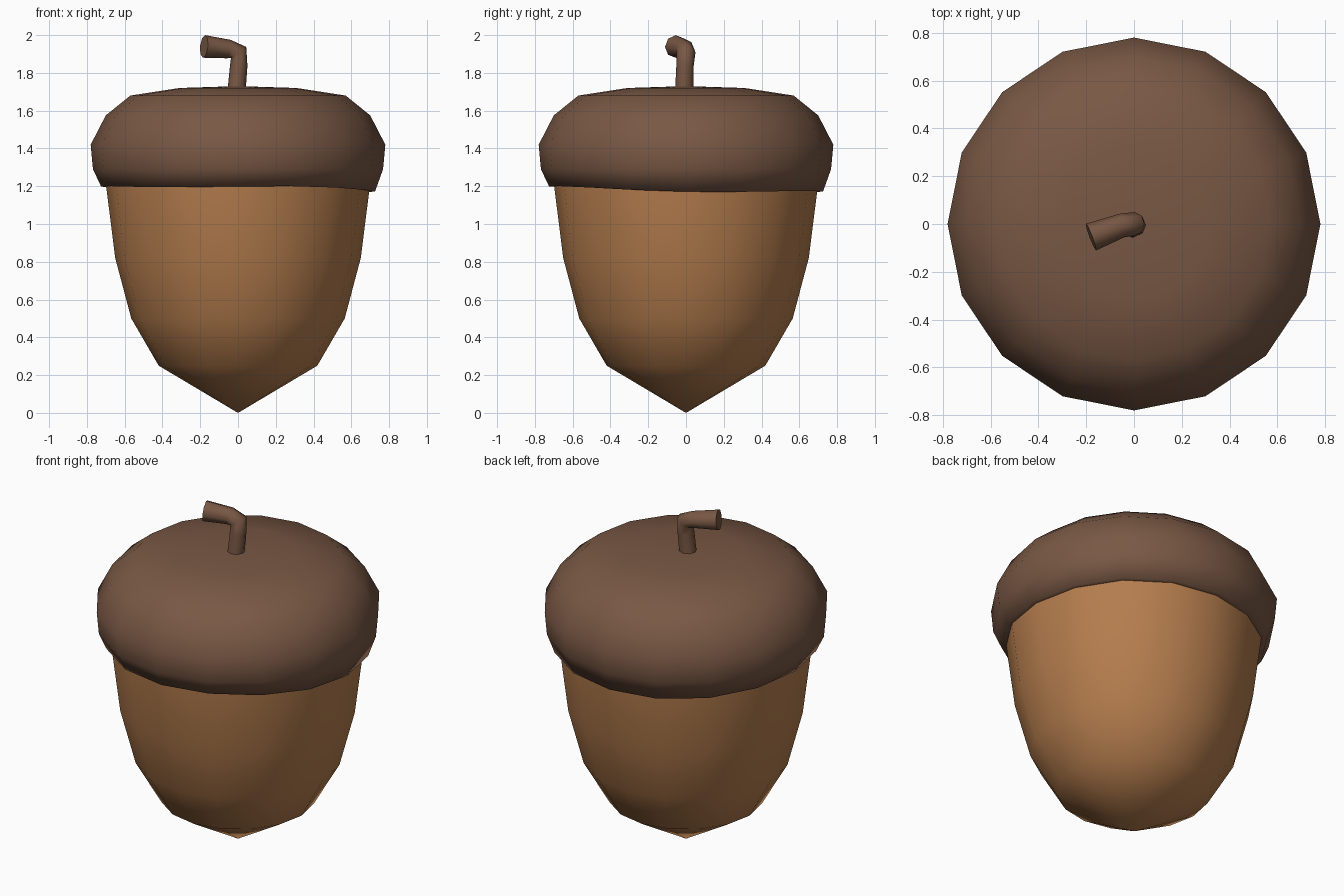
import bpy, bmesh
from math import cos, sin, pi, radians
from mathutils import Vector

cube = bpy.data.objects.get("Cube")
if cube:
    bpy.data.objects.remove(cube)

SIDES = 16


def material(name, color):
    mat = bpy.data.materials.new(name)
    mat.use_nodes = True
    mat.diffuse_color = color
    mat.node_tree.nodes["Principled BSDF"].inputs["Base Color"].default_value = color
    return mat


def finish(bm, name, mat, sharp_angle):
    bmesh.ops.recalc_face_normals(bm, faces=bm.faces)
    mesh = bpy.data.meshes.new(name)
    bm.to_mesh(mesh)
    bm.free()
    mesh.materials.append(mat)
    obj = bpy.data.objects.new(name, mesh)
    bpy.context.collection.objects.link(obj)
    bpy.ops.object.select_all(action='DESELECT')
    obj.select_set(True)
    bpy.context.view_layer.objects.active = obj
    bpy.ops.object.shade_smooth_by_angle(angle=radians(sharp_angle))
    return obj


def bridge(bm, lower, upper):
    n = len(lower)
    for i in range(n):
        j = (i + 1) % n
        bm.faces.new((lower[i], lower[j], upper[j], upper[i]))


def fan(bm, ring, tip):
    for i in range(len(ring)):
        bm.faces.new((ring[i], ring[(i + 1) % len(ring)], tip))


def lathe(name, profile, mat, sharp_angle, bottom=None, top=None, wobble=None):
    """Turn (radius, height) pairs about z, closing the ends at tip heights."""
    bm = bmesh.new()
    rings = []
    for k, (r, z) in enumerate(profile):
        ring = []
        for i in range(SIDES):
            a = 2 * pi * i / SIDES
            dz = wobble(a, k) if wobble else 0
            ring.append(bm.verts.new((r * cos(a), r * sin(a), z + dz)))
        rings.append(ring)
    for lower, upper in zip(rings, rings[1:]):
        bridge(bm, lower, upper)
    if bottom is not None:
        fan(bm, rings[0], bm.verts.new((0, 0, bottom)))
    if top is not None:
        fan(bm, rings[-1], bm.verts.new((0, 0, top)))
    return finish(bm, name, mat, sharp_angle)


def rim_wobble(a, k):
    # Only the lip of the cap is uneven
    return 0.016 * cos(a - radians(240)) - 0.006 * cos(3 * a) if k < 2 else 0


def tube(name, path, mat, sides=8):
    """Round tube through (centre, radius) pairs with flat ends."""
    bm = bmesh.new()
    pts = [Vector(p) for p, r in path]
    rings = []
    for i, (p, r) in enumerate(path):
        before = (pts[i] - pts[max(i - 1, 0)]).normalized()
        after = (pts[min(i + 1, len(pts) - 1)] - pts[i]).normalized()
        axis = (before + after).normalized()
        u = Vector((0, 1, 0)).cross(axis).normalized()
        v = axis.cross(u)
        rings.append([bm.verts.new(pts[i] + r * (u * cos(2 * pi * s / sides)
                      + v * sin(2 * pi * s / sides))) for s in range(sides)])
    for lower, upper in zip(rings, rings[1:]):
        bridge(bm, lower, upper)
    bm.faces.new(rings[0])
    bm.faces.new(rings[-1])
    return finish(bm, name, mat, 60)


nut_brown = material("nut brown", (0.46, 0.205, 0.075, 1))
cap_brown = material("cap brown", (0.19, 0.097, 0.058, 1))

# Nut, pointed at the bottom and running up inside the cap
lathe("nut", [(0.42, 0.25), (0.565, 0.50), (0.65, 0.82), (0.698, 1.20), (0.70, 1.32)],
      nut_brown, 80, bottom=0, top=1.34)

# Cap with an uneven turned-in lip
lathe("cap", [(0.67, 1.19), (0.725, 1.185), (0.768, 1.29), (0.78, 1.42),
              (0.70, 1.575), (0.57, 1.68), (0.31, 1.72)],
      cap_brown, 80, top=1.73, wobble=rim_wobble)

# Bent stem
tube("stem", [((-0.008, -0.01, 1.70), 0.048), ((0.004, -0.005, 1.84), 0.046),
              ((0.003, 0, 1.908), 0.05), ((-0.05, -0.006, 1.926), 0.05),
              ((-0.18, -0.055, 1.94), 0.06)], cap_brown)
